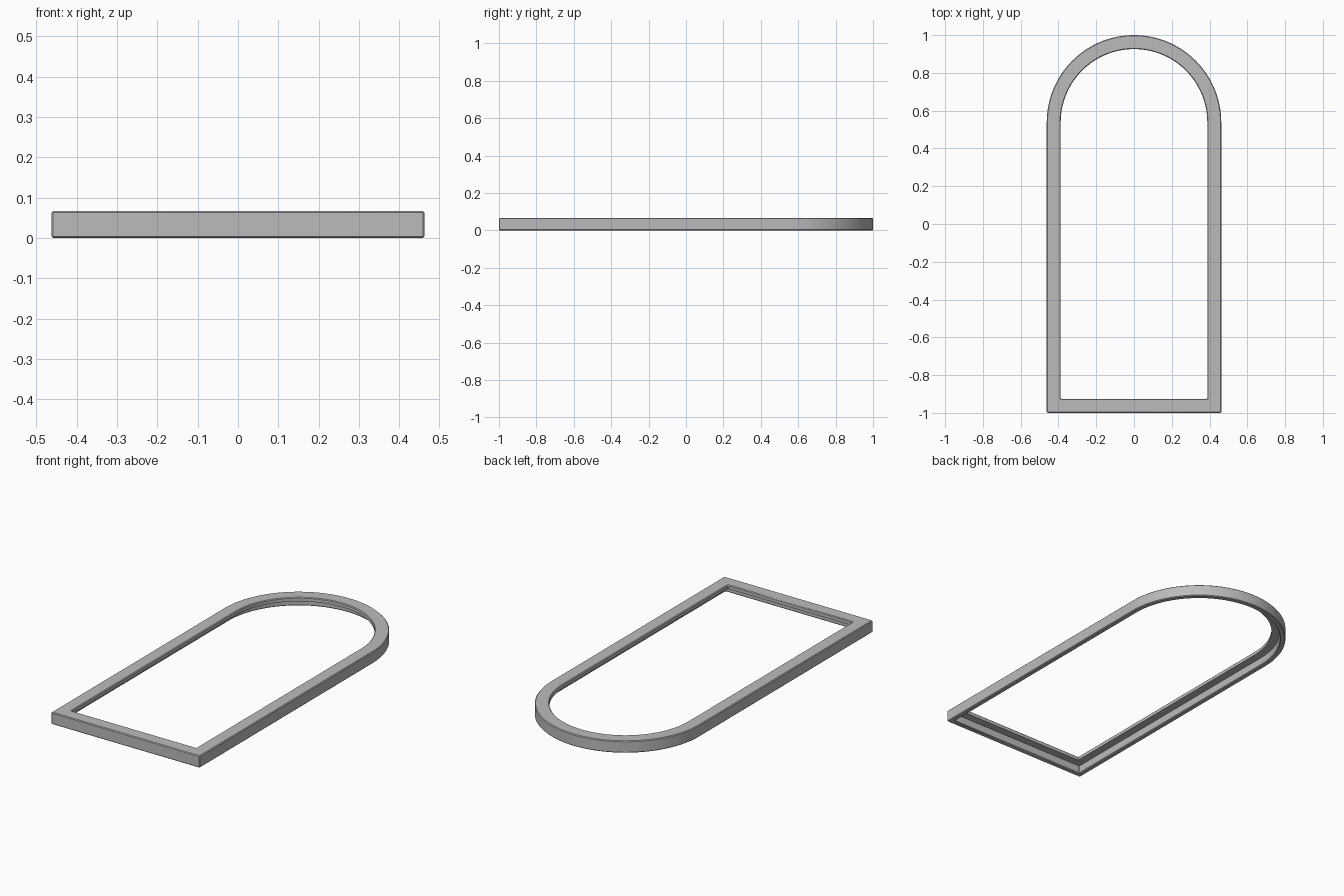
import bpy, bmesh
from math import cos, sin, pi

cube = bpy.data.objects.get("Cube")
if cube:
    bpy.data.objects.remove(cube, do_unlink=True)

HALF = 0.462        # outer half width, also the arch radius
SPRING = 1 - HALF   # height of the arch centre along y
BAR = 0.074         # bar width
TOP = 0.067         # bar thickness
REBATE = 0.045      # depth of the rebate under the inner lip
LIP = 0.022         # thickness of the inner lip
C = 0.004           # small chamfer
ARC_STEPS = 64

grey = bpy.data.materials.new("frame_grey")
grey.use_nodes = True
colour = (0.5, 0.5, 0.5, 1)
grey.diffuse_color = colour
grey.node_tree.nodes["Principled BSDF"].inputs["Base Color"].default_value = colour


def outline(inset):
    """Arched outline, moved inwards from the outer edge."""
    r, low = HALF - inset, -1 + inset
    arc = [(r * cos(pi * i / ARC_STEPS), SPRING + r * sin(pi * i / ARC_STEPS))
           for i in range(ARC_STEPS + 1)]
    return arc + [(-r, low + C), (C - r, low), (r - C, low), (r, low + C)]


# Bar section: distance inwards from the outer edge, height
step = BAR - REBATE
section = [(0, C), (0, TOP - C), (C, TOP), (BAR - C, TOP), (BAR, TOP - C),
           (BAR, TOP - LIP), (step, TOP - LIP), (step, C), (step - C, 0), (C, 0)]

# Sweep the section around the arch
bm = bmesh.new()
rings = [[bm.verts.new((x, y, z)) for x, y in outline(t)] for t, z in section]
for a, b in zip(rings, rings[1:] + rings[:1]):
    for i in range(len(a)):
        j = (i + 1) % len(a)
        bm.faces.new((a[i], a[j], b[j], b[i]))
bmesh.ops.recalc_face_normals(bm, faces=bm.faces)
mesh = bpy.data.meshes.new("arched_frame")
bm.to_mesh(mesh)
bm.free()
mesh.materials.append(grey)

frame = bpy.data.objects.new("arched_frame", mesh)
bpy.context.collection.objects.link(frame)
bpy.context.view_layer.objects.active = frame
frame.select_set(True)
bpy.ops.object.shade_smooth_by_angle(angle=pi / 6)
